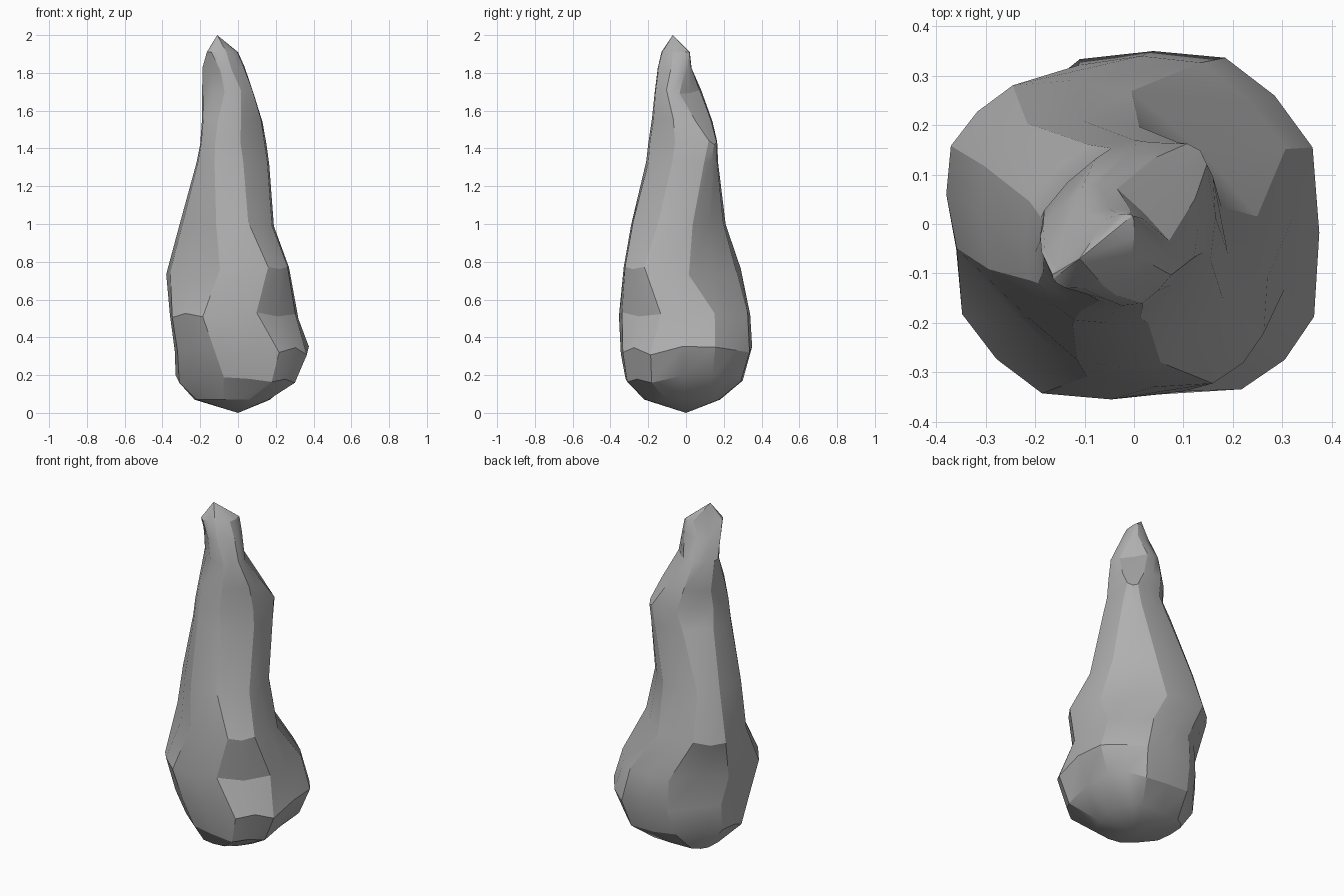
import bpy, bmesh, math, random
from mathutils import Vector

if "Cube" in bpy.data.objects:
    bpy.data.objects.remove(bpy.data.objects["Cube"])

random.seed(4)

# Leaning rock spire: height, then outward extent in 8 compass directions
# (+x, +x+y, +y, -x+y, -x, -x-y, -y, +x-y)
RINGS = [
    (0.07, .17, .20, .18, .25, .23, .21, .22, .20),
    (0.18, .31, .33, .30, .31, .33, .28, .32, .36),
    (0.33, .375, .385, .35, .33, .335, .34, .345, .41),
    (0.52, .32, .34, .34, .32, .36, .39, .355, .325),
    (0.75, .27, .20, .29, .385, .38, .30, .33, .355),
    (1.00, .19, .16, .21, .31, .31, .285, .29, .245),
    (1.33, .165, .19, .17, .19, .22, .24, .21, .17),
    (1.43, .15, .20, .165, .15, .20, .23, .20, .15),
    (1.55, .13, .13, .14, .155, .19, .205, .18, .14),
    (1.70, .08, .03, .08, .13, .19, .165, .165, .13),
    (1.82, .035, .02, .03, .09, .187, .17, .15, .08),
    (1.91, .0, .01, .02, .05, .165, .195, .13, .05),
]


def corner(a, ra, b, rb):
    """Point where two tangent lines of a cross-section meet."""
    det = math.sin(b - a)
    return Vector(((ra * math.sin(b) - rb * math.sin(a)) / det,
                   (rb * math.cos(a) - ra * math.cos(b)) / det))


def section(ext):
    """16-point cross-section touching all eight extents."""
    ang = [i * math.pi / 4 for i in range(8)]
    corners = [corner(ang[i], ext[i], ang[i] + math.pi / 4, ext[(i + 1) % 8])
               for i in range(8)]
    mids = [(corners[i - 1] + corners[i]) / 2 for i in range(8)]
    pts = []
    for i in range(8):
        chord = (mids[i] + mids[(i + 1) % 8]) / 2
        pts += [mids[i], corners[i].lerp(chord, 0.3)]
    return pts


bm = bmesh.new()
loops = []
for z, *ext in RINGS:
    wobble = 0.025 if 0.1 < z < 0.9 else 0.012
    if z < 0.1 or z > 1.85:
        wobble = 0
    loops.append([bm.verts.new((p.x, p.y, z + random.uniform(-wobble, wobble)))
                  for p in section(ext)])

# Sides, foot and tip
for low, high in zip(loops, loops[1:]):
    for i in range(16):
        j = (i + 1) % 16
        bm.faces.new((low[i], low[j], high[j], high[i]))
foot = bm.verts.new((0, 0, 0))
tip = bm.verts.new((-.11, -.07, 2))
for i in range(16):
    j = (i + 1) % 16
    bm.faces.new((foot, loops[0][j], loops[0][i]))
    bm.faces.new((tip, loops[-1][i], loops[-1][j]))
bmesh.ops.recalc_face_normals(bm, faces=bm.faces)

mesh = bpy.data.meshes.new("rock_spire")
bm.to_mesh(mesh)
bm.free()
rock = bpy.data.objects.new("rock_spire", mesh)
bpy.context.collection.objects.link(rock)

# Dark stone colour
stone = bpy.data.materials.new("dark_stone")
stone.diffuse_color = (0.43, 0.43, 0.43, 1)
stone.use_nodes = True
stone.node_tree.nodes["Principled BSDF"].inputs["Base Color"].default_value = stone.diffuse_color
mesh.materials.append(stone)

# Smooth flanks with chipped, hard-edged breaks
bpy.context.view_layer.objects.active = rock
rock.select_set(True)
bpy.ops.object.shade_smooth_by_angle(angle=math.radians(25))
